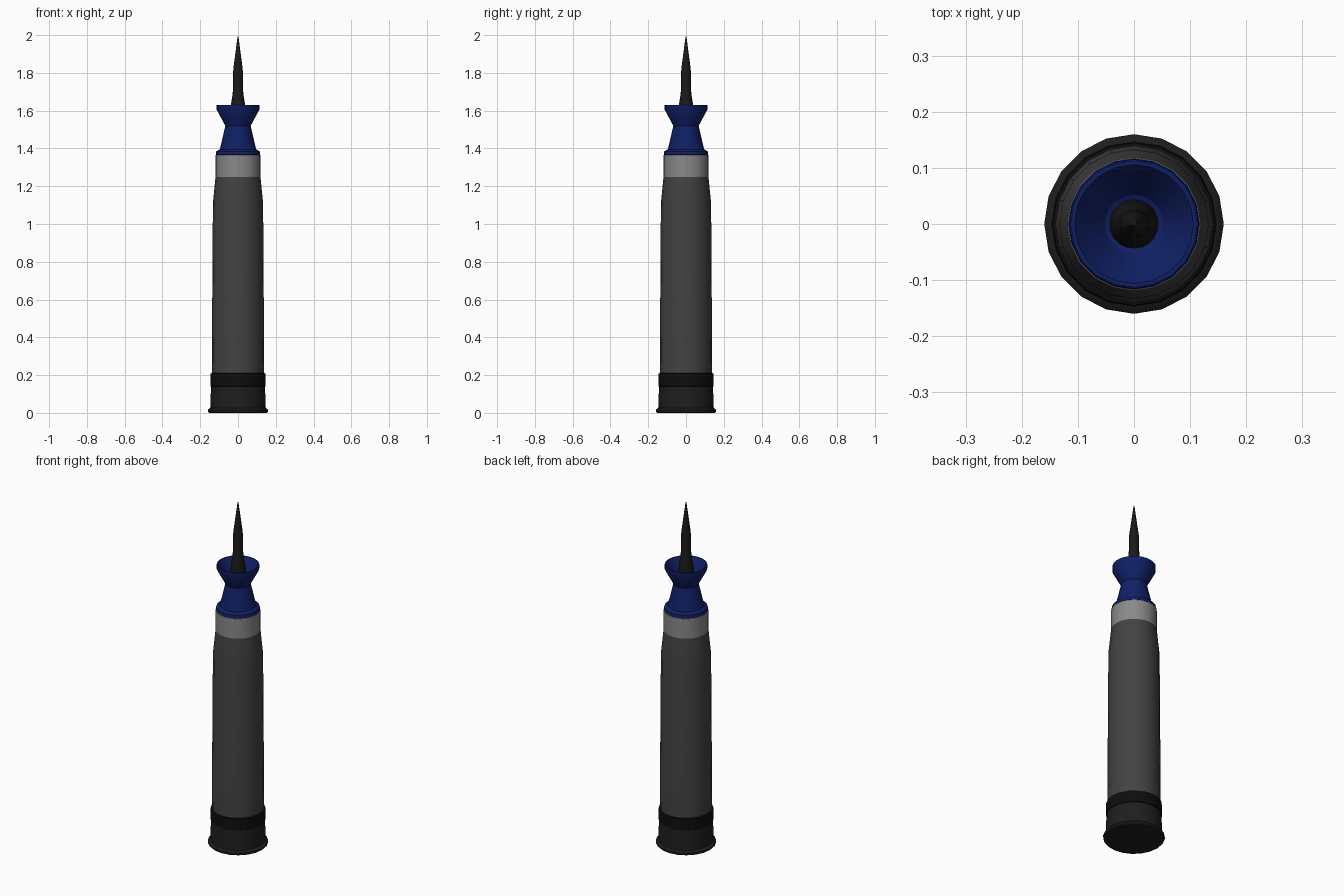
import bpy, bmesh, math

if "Cube" in bpy.data.objects:
    bpy.data.objects.remove(bpy.data.objects["Cube"])

SIDES = 20


def material(name, rgb):
    m = bpy.data.materials.new(name)
    m.diffuse_color = (*rgb, 1)
    m.use_nodes = True
    m.node_tree.nodes["Principled BSDF"].inputs["Base Color"].default_value = m.diffuse_color
    return m


def lathe(name, profile, mat):
    """Revolve (radius, z) points around z; radius 0 closes to a point."""
    bm = bmesh.new()
    rings = []
    for r, z in profile:
        if r == 0:
            rings.append([bm.verts.new((0, 0, z))] * SIDES)
        else:
            rings.append([bm.verts.new((r * math.cos(2 * math.pi * i / SIDES),
                                        r * math.sin(2 * math.pi * i / SIDES), z))
                          for i in range(SIDES)])
    for a, b in zip(rings, rings[1:]):
        for i in range(SIDES):
            j = (i + 1) % SIDES
            quad = list(dict.fromkeys((a[i], a[j], b[j], b[i])))
            bm.faces.new(quad)
    bmesh.ops.recalc_face_normals(bm, faces=bm.faces)
    mesh = bpy.data.meshes.new(name)
    bm.to_mesh(mesh)
    bm.free()
    mesh.materials.append(mat)
    ob = bpy.data.objects.new(name, mesh)
    bpy.context.collection.objects.link(ob)
    bpy.ops.object.select_all(action='DESELECT')
    ob.select_set(True)
    bpy.context.view_layer.objects.active = ob
    bpy.ops.object.shade_smooth_by_angle(angle=math.radians(30))
    return ob


base_mat = material("base_dark", (0.013, 0.013, 0.013))
black = material("band_black", (0.004, 0.004, 0.004))
case_mat = material("case_grey", (0.055, 0.055, 0.055))
light = material("collar_grey", (0.25, 0.25, 0.25))
blue = material("sabot_blue", (0.005, 0.014, 0.13))
dart_mat = material("dart_dark", (0.01, 0.01, 0.01))

# Case base with its extraction rim
lathe("case_base", [(0, 0), (0.154, 0), (0.16, 0.006), (0.16, 0.016), (0.154, 0.022),
                    (0.147, 0.025), (0.143, 0.14)], base_mat)

# Black band above the base
lathe("base_band", [(0.143, 0.14), (0.146, 0.142), (0.145, 0.208), (0.139, 0.21)], black)

# Tapered case body
lathe("case_body", [(0.139, 0.21), (0.133, 1.11), (0.119, 1.25)], case_mat)

# Light collar at the mouth
lathe("collar", [(0.119, 1.25), (0.119, 1.365), (0.114, 1.367)], light)

# Waisted sabot with a hollow flared cup
lathe("sabot", [(0.114, 1.365), (0.117, 1.368), (0.115, 1.385), (0.096, 1.395),
                (0.067, 1.52), (0.113, 1.605), (0.113, 1.63), (0.106, 1.63),
                (0.052, 1.555), (0.04, 1.55)], blue)

# Pointed dart core
lathe("dart", [(0, 1.54), (0.044, 1.54), (0.041, 1.61), (0.028, 1.69),
               (0.025, 1.82), (0.004, 1.98), (0, 2.0)], dart_mat)
